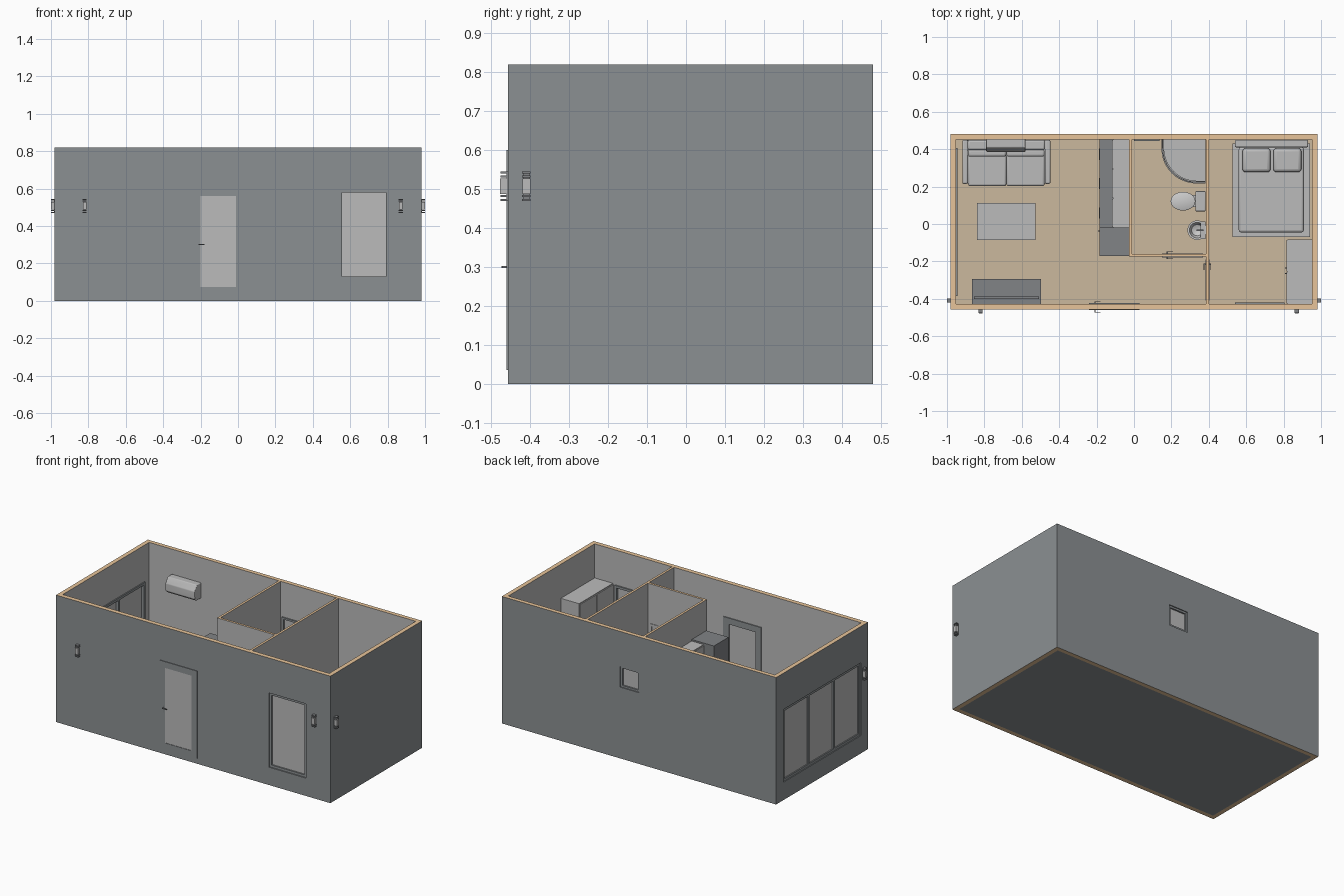
import bpy, bmesh, math
from mathutils import Vector

if "Cube" in bpy.data.objects:
    bpy.data.objects.remove(bpy.data.objects["Cube"])


def mat(name, r, g, b):
    m = bpy.data.materials.new(name)
    m.diffuse_color = (r, g, b, 1)
    m.use_nodes = True
    m.node_tree.nodes["Principled BSDF"].inputs["Base Color"].default_value = m.diffuse_color
    return m


SLATE = mat("slate", 0.26, 0.28, 0.29)
PLAIN = mat("plain", 0.5, 0.5, 0.5)
TAN = mat("timber", 0.8, 0.55, 0.32)
FLOOR = mat("floorboard", 0.6, 0.48, 0.34)
DARK = mat("dark_grey", 0.22, 0.23, 0.24)


def finish(name, bm, m=None, bevel=0, smooth=False):
    bmesh.ops.recalc_face_normals(bm, faces=bm.faces)
    me = bpy.data.meshes.new(name)
    bm.to_mesh(me)
    bm.free()
    ob = bpy.data.objects.new(name, me)
    bpy.context.collection.objects.link(ob)
    if m:
        me.materials.append(m)
    if bevel:
        b = ob.modifiers.new("round", 'BEVEL')
        b.width, b.segments = bevel, 3
    if bevel or smooth:
        bpy.ops.object.select_all(action='DESELECT')
        ob.select_set(True)
        bpy.context.view_layer.objects.active = ob
        bpy.ops.object.shade_smooth_by_angle(angle=math.radians(35))
    return ob


def box(name, x, y, z, m=None, bevel=0):
    bm = bmesh.new()
    bmesh.ops.create_cube(bm, size=1)
    for v in bm.verts:
        v.co = Vector(r[0] if c < 0 else r[1] for c, r in zip(v.co, (x, y, z)))
    return finish(name, bm, m, bevel)


def abox(axis, name, a, d, z, m=None):
    """Box in a wall: a runs along the wall, d through it."""
    return box(name, a, d, z, m) if axis == 'x' else box(name, d, a, z, m)


def prism(name, pts, lo, hi, axis='z', m=None, smooth=False, bevel=0):
    bm = bmesh.new()
    put = (lambda p, h: (p[0], p[1], h)) if axis == 'z' else (lambda p, h: (h, p[0], p[1]))
    f = bm.faces.new([bm.verts.new(put(p, lo)) for p in pts])
    ext = bmesh.ops.extrude_face_region(bm, geom=[f])['geom']
    off = Vector((0, 0, hi - lo)) if axis == 'z' else Vector((hi - lo, 0, 0))
    bmesh.ops.translate(bm, vec=off, verts=[v for v in ext if isinstance(v, bmesh.types.BMVert)])
    return finish(name, bm, m, bevel, smooth)


def lathe(name, prof, cx, cy, sx=1, n=32):
    bm = bmesh.new()
    rings = [[bm.verts.new((cx + sx * r * math.cos(i * math.tau / n), cy + r * math.sin(i * math.tau / n), z))
              for i in range(n)] for r, z in prof]
    for a, b in zip(rings, rings[1:]):
        for i in range(n):
            bm.faces.new((a[i], a[(i + 1) % n], b[(i + 1) % n], b[i]))
    bm.faces.new(rings[0])
    bm.faces.new(rings[-1])
    return finish(name, bm, smooth=True)


def cut(ob, holes):
    for x, y, z in holes:
        c = box("cutter", x, y, z)
        c.hide_render = True
        mod = ob.modifiers.new("opening", 'BOOLEAN')
        mod.operation, mod.solver, mod.object = 'DIFFERENCE', 'EXACT', c
        bpy.context.view_layer.objects.active = ob
        bpy.ops.object.modifier_apply(modifier=mod.name)
        bpy.data.objects.remove(c)


# Outer shell: slate outside, plain inside, timber on the cut edges
X, XI, Y0, Y1, YI0, YI1, H, F = 0.98, 0.952, -0.457, 0.48, -0.428, 0.453, 0.82, 0.035
bm = bmesh.new()
loops = [[bm.verts.new((x, y, z)) for x, y in ((-a, b), (a, b), (a, c), (-a, c))]
         for a, b, c, z in ((X, Y0, Y1, 0), (X, Y0, Y1, H), (XI, YI0, YI1, H), (XI, YI0, YI1, 0))]
for k, mi in enumerate((0, 2, 1, 2)):
    a, b = loops[k], loops[(k + 1) % 4]
    for i in range(4):
        j = (i + 1) % 4
        bm.faces.new((a[i], a[j], b[j], b[i])).material_index = mi
shell = finish("outer_walls", bm, SLATE)
shell.data.materials.append(PLAIN)
shell.data.materials.append(TAN)
FW, BW, LW = (-0.5, -0.4), (0.42, 0.5), (-1.0, -0.9)
cut(shell, [((-0.235, 0.025), FW, (F, 0.595)), ((0.54, 0.805), FW, (0.115, 0.595)),
            ((0.0, 0.135), BW, (0.46, 0.595)), (LW, (-0.385, 0.405), (0.115, 0.585))])

floor = box("floor", (-XI, XI), (YI0, YI1), (0, F), SLATE)
floor.data.materials.append(FLOOR)
for f in floor.data.polygons:
    f.material_index = int(f.normal.z > 0.5)


# Partitions with timber top edges and doorways
def partition(name, x, y, hole=None):
    p = box(name, x, y, (F, H), PLAIN)
    p.data.materials.append(TAN)
    for f in p.data.polygons:
        f.material_index = int(abs(f.normal.z) > 0.5)
    if hole:
        cut(p, [hole])


partition("kitchen_partition", (-0.027, -0.012), (-0.175, YI1))
partition("bathroom_partition", (-0.012, 0.385), (-0.175, -0.16), ((0.155, 0.365), (-0.2, -0.1), (F, 0.56)))
partition("bedroom_partition", (0.385, 0.4), (YI0, YI1), ((0.3, 0.5), (-0.405, -0.195), (F, 0.56)))


# Window and door joinery
def frame(axis, name, a, d, z, w, panes=1, m=SLATE):
    for s, r in (("bottom", (z[0], z[0] + w)), ("top", (z[1] - w, z[1]))):
        abox(axis, f"{name}_{s}", a, d, r, m)
    for i in range(panes + 1):
        c = a[0] + w / 2 + i * (a[1] - a[0] - w) / panes
        abox(axis, f"{name}_post", (c - w / 2, c + w / 2), d, (z[0] + w, z[1] - w), m)


def handle(axis, name, a, d, z, dirs, away):
    for face, s in zip(d, dirs):
        p = sorted((face, face + s * 0.016))
        q = sorted((face + s * 0.012, face + s * 0.016))
        abox(axis, name + "_stem", (a - 0.003, a + 0.003), p, (z - 0.003, z + 0.003), DARK)
        abox(axis, name + "_lever", sorted((a - 0.003 * away, a + away * 0.03)), q, (z - 0.003, z + 0.003), DARK)
        abox(axis, name + "_plate", (a - 0.004, a + 0.004), sorted((face, face + s * 0.003)), (z - 0.03, z + 0.02), DARK)


frame('x', "front_window_frame", (0.54, 0.805), (-0.45, -0.42), (0.115, 0.595), 0.015)
box("front_window_glass", (0.55, 0.795), (-0.441, -0.436), (0.125, 0.585), PLAIN)
frame('x', "back_window_frame", (0.0, 0.135), (0.445, 0.474), (0.46, 0.595), 0.012)
box("back_window_glass", (0.01, 0.125), (0.459, 0.464), (0.47, 0.585), PLAIN)
frame('y', "side_window_frame", (-0.385, 0.405), (-0.975, -0.945), (0.115, 0.585), 0.016, 3)
box("side_window_glass", (-0.967, -0.962), (-0.375, 0.395), (0.125, 0.575), PLAIN)
frame('x', "entry_door_frame", (-0.24, 0.03), (-0.461, -0.422), (F, 0.6), 0.04)
box("entry_door", (-0.21, 0.0), (-0.458, -0.43), (0.07, 0.57), PLAIN)
handle('x', "entry_handle", -0.208, (-0.458, -0.43), 0.3, (-1, 1), 1)
frame('x', "bathroom_door_frame", (0.15, 0.37), (-0.178, -0.157), (F, 0.565), 0.014, m=PLAIN)
box("bathroom_door", (0.16, 0.36), (-0.172, -0.163), (F, 0.555), PLAIN)
handle('x', "bathroom_handle", 0.178, (-0.172, -0.163), 0.29, (-1, 1), 1)
frame('y', "bedroom_door_frame", (-0.41, -0.19), (0.382, 0.403), (F, 0.565), 0.014, m=PLAIN)
box("bedroom_door", (0.388, 0.397), (-0.4, -0.2), (F, 0.555), PLAIN)
handle('y', "bedroom_handle", -0.215, (0.388, 0.397), 0.29, (-1, 1), -1)


# Outdoor wall lamps: body, two clamps and a slim back plate
def lamp(axis, a, wall, s):
    d = lambda p, q: sorted((wall + s * p, wall + s * q))
    abox(axis, "lamp_plate", (a - 0.008, a + 0.008), d(0, 0.004), (0.475, 0.54), DARK)
    abox(axis, "lamp_body", (a - 0.01, a + 0.01), d(0.003, 0.021), (0.488, 0.527), PLAIN)
    for z in (0.47, 0.48, 0.53, 0.54):
        abox(axis, "lamp_clamp", (a - 0.011, a + 0.011), d(0, 0.02), (z, z + 0.005), DARK)


for x in (-0.82, 0.87):
    lamp('x', x, Y0, -1)
for s in (-1, 1):
    lamp('y', -0.41, s * X, s)

# Sofa
box("sofa_base", (-0.89, -0.475), (0.215, 0.45), (0.06, 0.12), PLAIN)
box("sofa_back", (-0.89, -0.475), (0.395, 0.45), (0.12, 0.31), PLAIN, 0.012)
for x0, x1 in ((-0.918, -0.888), (-0.477, -0.447)):
    box("sofa_arm", (x0, x1), (0.215, 0.45), (F, 0.23), PLAIN, 0.008)
for x0 in (-0.887, -0.682):
    box("sofa_seat_cushion", (x0, x0 + 0.204), (0.203, 0.37), (0.12, 0.17), PLAIN, 0.01)
    box("sofa_back_cushion", (x0, x0 + 0.204), (0.36, 0.4), (0.17, 0.29), PLAIN, 0.012)

# Wall air conditioner
prism("air_conditioner", ((0.453, 0.56), (0.405, 0.56), (0.386, 0.578), (0.386, 0.625), (0.41, 0.66), (0.453, 0.66)),
      -0.79, -0.58, 'x', PLAIN, bevel=0.004)

# Coffee table
box("coffee_table_top", (-0.84, -0.527), (-0.085, 0.113), (0.145, 0.16), PLAIN)
for x in (-0.83, -0.552):
    for y in (-0.075, 0.088):
        box("coffee_table_leg", (x, x + 0.015), (y, y + 0.015), (F, 0.145), PLAIN)

# Television and console
box("tv_console", (-0.865, -0.497), (YI0, -0.293), (F, 0.16), DARK)
box("tv_foot", (-0.74, -0.615), (-0.412, -0.378), (0.16, 0.167), DARK)
box("tv_neck", (-0.7, -0.655), (-0.4, -0.393), (0.165, 0.2), DARK)
box("tv_screen", (-0.855, -0.507), (-0.4, -0.388), (0.19, 0.385), DARK)

# Kitchen: base units, worktop, wall cabinets, tall fridge
box("kitchen_base", (-0.175, -0.027), (-0.02, YI1), (F, 0.285), PLAIN)
box("worktop", (-0.185, -0.027), (-0.02, YI1), (0.285, 0.3), DARK)
box("wall_cabinet", (-0.112, -0.027), (-0.02, YI1), (0.43, 0.61), PLAIN)
for i in range(3):
    y0 = -0.016 + i * 0.157
    box("base_door", (-0.181, -0.175), (y0, y0 + 0.15), (0.06, 0.275), PLAIN)
    box("wall_cabinet_door", (-0.117, -0.112), (y0, y0 + 0.15), (0.435, 0.605), PLAIN)
    box("base_door_handle", (-0.187, -0.181), (y0 + 0.045, y0 + 0.105), (0.25, 0.256), DARK)
box("fridge", (-0.185, -0.027), (-0.17, -0.02), (F, 0.62), DARK)
box("fridge_handle", (-0.193, -0.185), (-0.04, -0.034), (0.25, 0.42), DARK)

# Bathroom: quarter-round shower
CX, CY = 0.383, YI1


def arc(r):
    k = 0.05 * r / 0.235
    q = r - k
    return [(CX - k - q * math.cos(t * math.pi / 32), CY - k - q * math.sin(t * math.pi / 32)) for t in range(17)]


corner = lambda r: [(CX, CY), (CX - r, CY)] + arc(r) + [(CX, CY - r)]
prism("shower_base", corner(0.236), F, 0.05, m=PLAIN, smooth=True)
outer, inner = corner(0.236)[1:], corner(0.222)[1:]
prism("shower_rim", outer + inner[::-1], 0.05, 0.075, m=PLAIN, smooth=True)
thin = corner(0.232)[1:]
thin2 = corner(0.227)[1:]
prism("shower_screen", thin + thin2[::-1], 0.075, 0.53, m=PLAIN, smooth=True)

# Toilet and basin
lathe("toilet_bowl", ((0.03, F), (0.026, 0.08), (0.042, 0.13), (0.05, 0.155), (0.05, 0.165), (0.045, 0.168)),
      0.262, 0.122, 1.32)
box("toilet_tank", (0.328, 0.383), (0.068, 0.176), (0.14, 0.27), PLAIN, 0.005)
box("toilet_back", (0.3, 0.383), (0.09, 0.154), (F, 0.145), PLAIN)
lathe("basin", ((0.015, F), (0.015, 0.19), (0.035, 0.215), (0.052, 0.265), (0.052, 0.275), (0.042, 0.275),
                (0.03, 0.245), (0.008, 0.235)), 0.338, -0.033)
box("basin_back", (0.355, 0.383), (-0.08, 0.014), (0.24, 0.276), PLAIN)
box("tap_post", (0.364, 0.372), (-0.037, -0.029), (0.275, 0.31), DARK)
box("tap_spout", (0.335, 0.372), (-0.037, -0.029), (0.305, 0.312), DARK)

# Bed
box("bed_frame", (0.527, 0.94), (-0.07, 0.43), (0.05, 0.11), PLAIN)
box("mattress", (0.56, 0.908), (-0.045, 0.41), (0.11, 0.17), PLAIN, 0.012)
box("headboard", (0.54, 0.93), (0.41, 0.45), (F, 0.3), PLAIN, 0.006)
for x in (0.58, 0.745):
    box("pillow", (x, x + 0.15), (0.277, 0.405), (0.165, 0.205), PLAIN, 0.018)

# Wardrobe
box("wardrobe", (0.822, XI), (YI0, -0.083), (F, 0.6), PLAIN)
for y0, hy in ((-0.425, -0.268), (-0.253, -0.238)):
    box("wardrobe_door", (0.816, 0.822), (y0, y0 + 0.168), (0.05, 0.595), PLAIN)
    box("wardrobe_handle", (0.806, 0.816), (hy, hy + 0.006), (0.26, 0.36), DARK)
